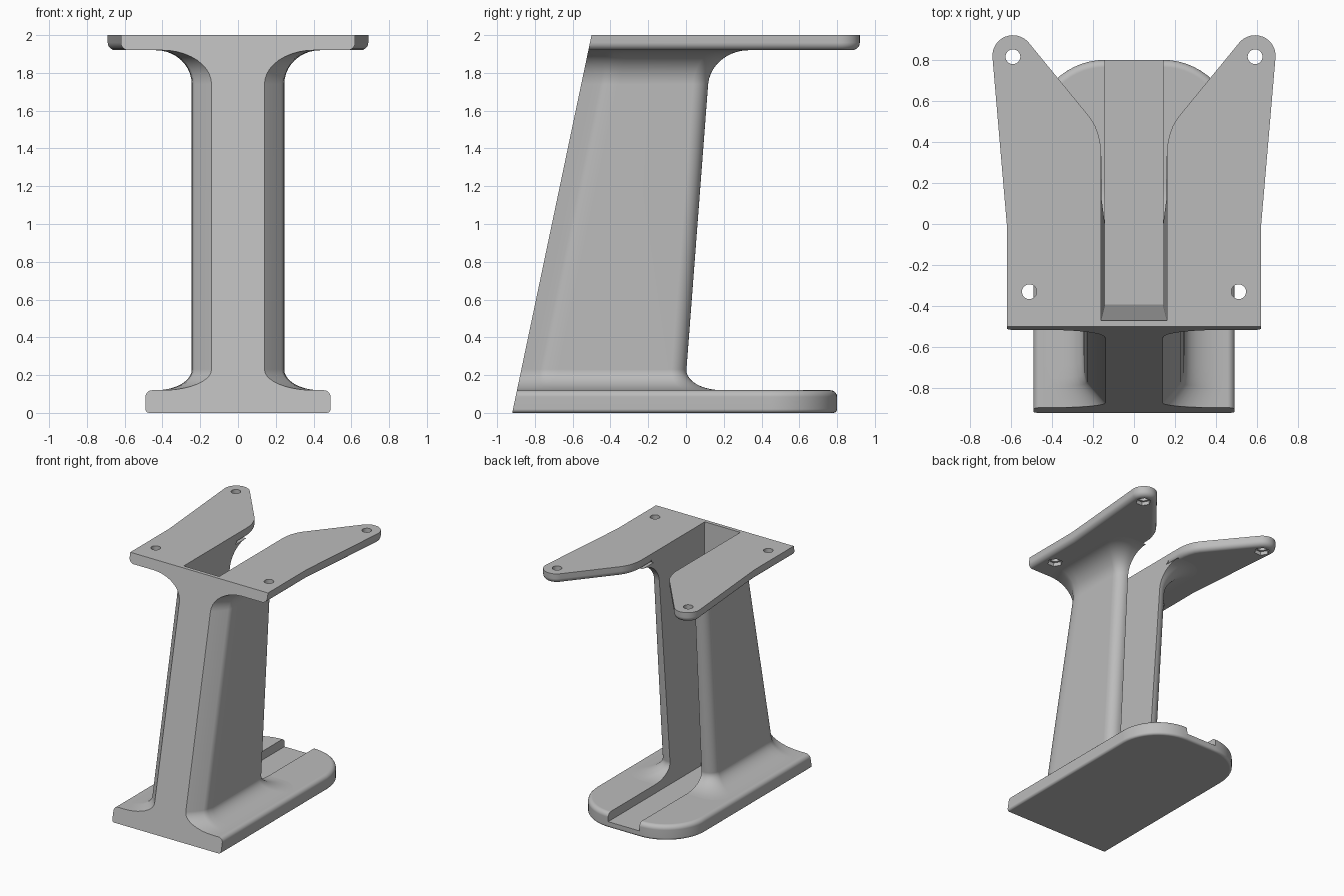
import bpy, bmesh
from math import sin, cos, pi, sqrt
from mathutils import Vector

cube = bpy.data.objects.get("Cube")
if cube:
    bpy.data.objects.remove(cube, do_unlink=True)

grey = bpy.data.materials.new("plain_grey")
grey.use_nodes = True
COLOUR = (0.5, 0.5, 0.5, 1)
grey.diffuse_color = COLOUR
grey.node_tree.nodes["Principled BSDF"].inputs["Base Color"].default_value = COLOUR


def front(z):
    """y of the leaning front plane at height z."""
    return -0.92 + 0.21 * z


def arc(cx, cy, r, a0, a1, n=10):
    return [(cx + r * cos(a0 + (a1 - a0) * i / n), cy + r * sin(a0 + (a1 - a0) * i / n))
            for i in range(n + 1)]


def mirrored(half):
    return half + [(-x, y) for x, y in reversed(half)]


def loft(name, rings):
    """Skin a stack of (z, outline) rings and cap both ends."""
    bm = bmesh.new()
    loops = [[bm.verts.new((x, y, z)) for x, y in pts] for z, pts in rings]
    n = len(loops[0])
    for low, high in zip(loops, loops[1:]):
        for i in range(n):
            j = (i + 1) % n
            bm.faces.new((low[i], low[j], high[j], high[i]))
    bm.faces.new(loops[0][::-1])
    bm.faces.new(loops[-1])
    bmesh.ops.recalc_face_normals(bm, faces=bm.faces)
    mesh = bpy.data.meshes.new(name)
    bm.to_mesh(mesh)
    bm.free()
    mesh.materials.append(grey)
    obj = bpy.data.objects.new(name, mesh)
    bpy.context.collection.objects.link(obj)
    return obj


def inset(outline, d, z):
    """Shrink an outline by d, keeping its two ends on the front plane."""
    pts = [Vector(p) for p in outline]
    normals = []
    for a, b in zip(pts, pts[1:]):
        e = (b - a).normalized()
        normals.append(Vector((-e.y, e.x)))
    result = []
    for i, p in enumerate(pts):
        n1 = normals[max(i - 1, 0)]
        n2 = normals[min(i, len(normals) - 1)]
        q = p + d * (n1 + n2) / (1 + n1.dot(n2))
        result.append((q.x, q.y))
    result[0] = (result[0][0], front(z))
    result[-1] = (result[-1][0], front(z))
    return result


def slab(name, outline, z0, z1, r_low, r_high, steps=5):
    """Plate with rounded lower and upper rims."""
    levels = []
    for i in range(steps + 1):
        t = pi / 2 * i / steps
        levels.append((z0 + r_low * (1 - cos(t)), r_low * (1 - sin(t))))
    for i in range(steps + 1 if r_high else 1):
        t = pi / 2 * i / steps
        levels.append((z1 - r_high * (1 - sin(t)), r_high * (1 - cos(t))))
    return loft(name, [(z, inset(outline, d, z)) for z, d in levels])


# Foot with a broad rounded back
base = slab("base_plate", mirrored([(0.49, -0.9)] + arc(0.14, 0.45, 0.35, 0, pi / 2, 14)),
            0, 0.12, 0.02, 0.035)

# Mounting plate with two splayed wings
wing = [(0.62, -0.5), (0.62, 0.0)]
wing += arc(0.59, 0.82, 0.1, -0.08, 2.47, 14)
wing += [(0.215, 0.52), (0.19, 0.48), (0.172, 0.43), (0.162, 0.38), (0.16, 0.34), (0.16, 0.22)]
top = slab("top_plate", mirrored(wing), 1.92, 2.0, 0.04, 0)


# Column flaring into both plates
def column_ring(z):
    u = min(max((z - 1.74) / 0.18, (0.23 - z) / 0.11, 0), 1)
    g = 1 - sqrt(1 - u * u)
    nose, side = 0.14 + 0.26 * g, 0.245 + 0.19 * g
    back = -0.015 + 0.076 * z + 0.2 * g
    f, r = front(z), 0.08 + 0.08 * g
    half = [(nose, f)]
    half += [(nose + k * (side - nose), f + d) for k, d in ((0.85, 0.1), (0.96, 0.14), (1, 0.2))]
    half += arc(side - r, back - r, r, 0, pi / 2, 8)
    return z, mirrored(half)


STEPS = 10
sweep = [sin(pi / 2 * i / STEPS) for i in range(STEPS + 1)]
heights = [0.23 - 0.11 * s for s in reversed(sweep)] + [1.74 + 0.18 * s for s in sweep]
column = loft("column", [column_ring(z) for z in heights])


# Tapered slot, open at the back
def slot_ring(z):
    return z, mirrored([(0.14 + 0.01 * z, -0.39 - 0.04 * z), (0.14 + 0.01 * z, 1.2)])


cutters = {"slot": loft("slot_cutter", [slot_ring(0.05), slot_ring(2.1)])}

# Screw holes with hexagonal nut pockets underneath
for side in (1, -1):
    for x, y in ((0.59, 0.815), (0.51, -0.33)):
        for r, n, z0, z1 in ((0.036, 24, 1.8, 2.1), (0.058, 6, 1.8, 1.95)):
            ring = arc(side * x, y, r, 0, 2 * pi, n)[:-1]
            key = f"hole_{side}_{x}_{n}"
            cutters[key] = loft(key, [(z0, ring), (z1, ring)])

for obj in (base, column, top):
    bpy.context.view_layer.objects.active = obj
    for key, cutter in cutters.items():
        if key == "slot" or obj is top:
            mod = obj.modifiers.new(key, "BOOLEAN")
            mod.operation = "DIFFERENCE"
            mod.solver = "EXACT"
            mod.object = cutter
            bpy.ops.object.modifier_apply(modifier=mod.name)
for cutter in cutters.values():
    bpy.data.objects.remove(cutter, do_unlink=True)

# Smooth rounds, crisp edges
for obj in (base, column, top):
    bpy.ops.object.select_all(action="DESELECT")
    obj.select_set(True)
    bpy.context.view_layer.objects.active = obj
    bpy.ops.object.shade_smooth_by_angle(angle=0.6)
    mod = obj.modifiers.new("even_normals", "WEIGHTED_NORMAL")
    mod.keep_sharp = True
